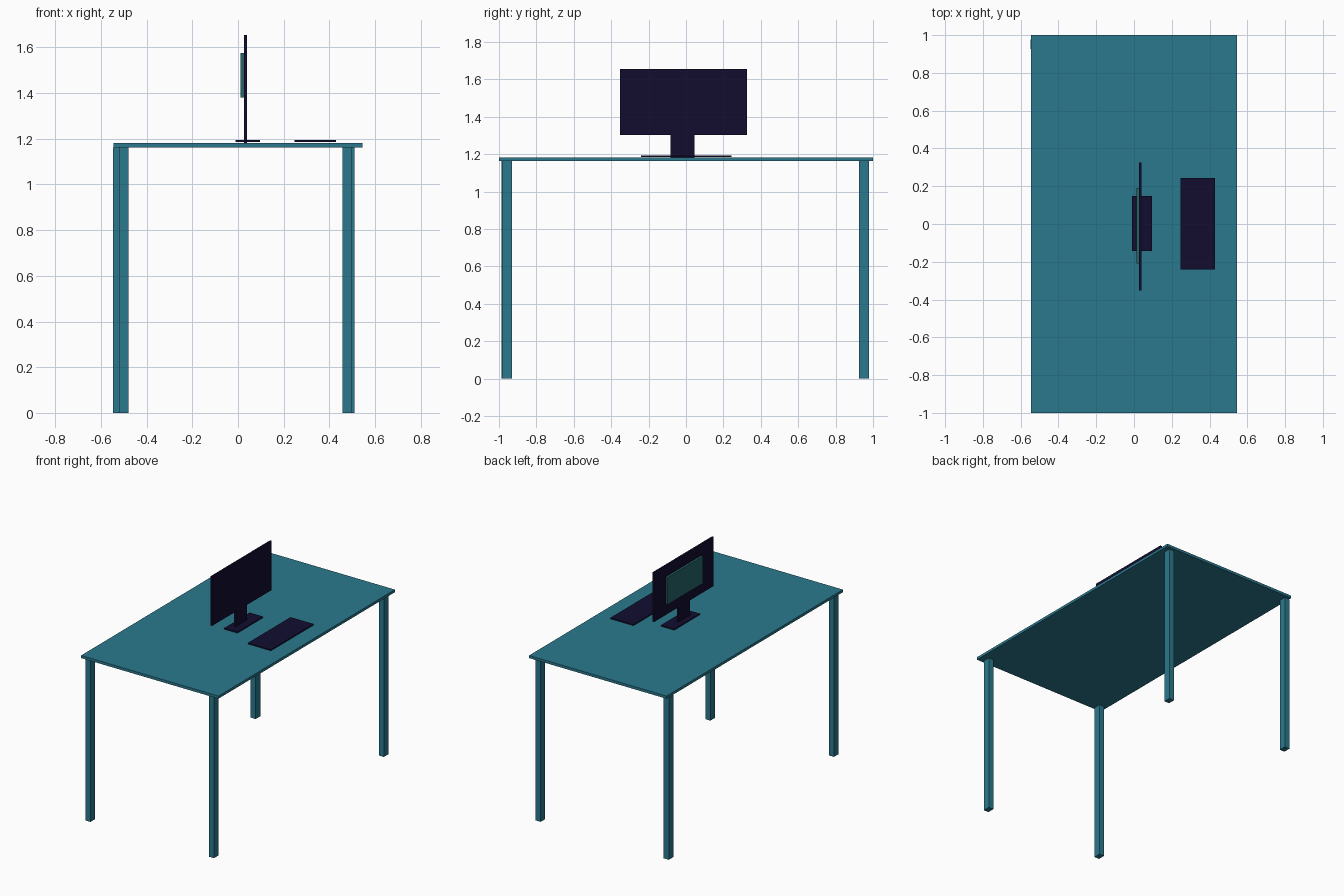
import bpy, bmesh

if "Cube" in bpy.data.objects:
    bpy.data.objects.remove(bpy.data.objects["Cube"])


def material(name, rgb):
    m = bpy.data.materials.new(name)
    m.diffuse_color = (*rgb, 1)
    m.use_nodes = True
    m.node_tree.nodes["Principled BSDF"].inputs["Base Color"].default_value = m.diffuse_color
    return m


teal = material("teal", (0.023, 0.19, 0.27))
navy = material("navy", (0.006, 0.004, 0.03))
green = material("dark_green", (0.018, 0.13, 0.14))


def box(name, xs, ys, zs, mat):
    """Box spanning the given (min, max) range on each axis."""
    spans = (xs, ys, zs)
    bm = bmesh.new()
    bmesh.ops.create_cube(bm, size=1)
    for v in bm.verts:
        v.co = [(a + b) / 2 + c * (b - a) for c, (a, b) in zip(v.co, spans)]
    mesh = bpy.data.meshes.new(name)
    bm.to_mesh(mesh)
    bm.free()
    mesh.materials.append(mat)
    obj = bpy.data.objects.new(name, mesh)
    bpy.context.collection.objects.link(obj)
    return obj


# Table
TOP = 1.182
box("table_top", (-0.545, 0.545), (-1, 1), (1.163, TOP), teal)
legs = {
    "front_left_leg": (-0.52, -0.987),
    "front_right_leg": (0.458, -0.983),
    "back_left_leg": (-0.548, 0.926),
    "back_right_leg": (0.469, 0.926),
}
for name, (x, y) in legs.items():
    box(name, (x, x + 0.04), (y, y + 0.052), (0, 1.163), teal)

# Monitor, facing +x
box("monitor_screen", (0.027, 0.04), (-0.353, 0.325), (1.302, 1.655), navy)
box("monitor_back_panel", (0.012, 0.027), (-0.21, 0.19), (1.38, 1.575), green)
box("monitor_stem", (0.027, 0.04), (-0.082, 0.046), (TOP, 1.302), navy)
box("monitor_base", (-0.01, 0.096), (-0.143, 0.148), (1.186, 1.194), navy)

# Keyboard
box("keyboard", (0.247, 0.43), (-0.241, 0.243), (1.186, 1.194), navy)
